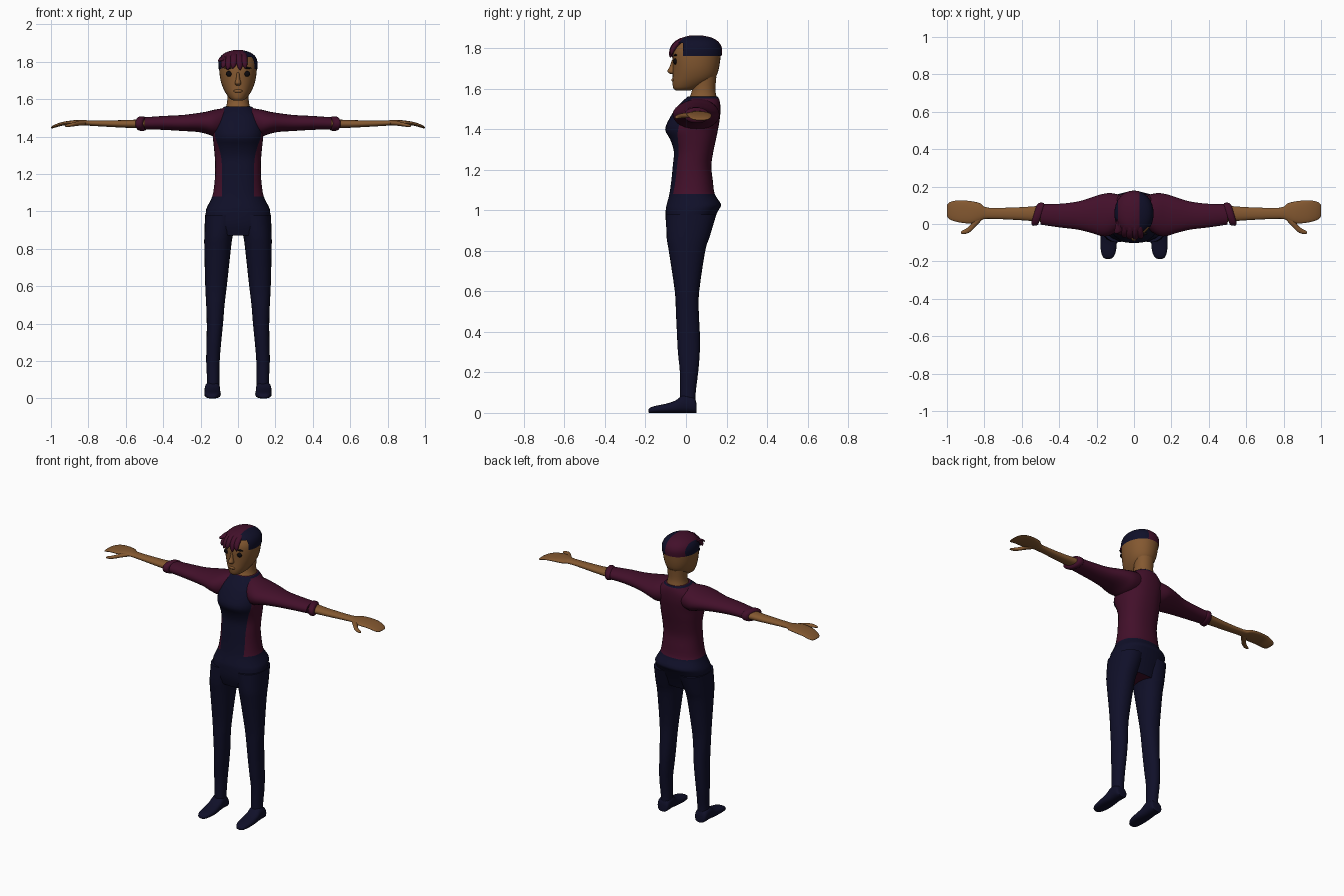
import bpy, bmesh, math
from mathutils import Vector

if "Cube" in bpy.data.objects:
    bpy.data.objects.remove(bpy.data.objects["Cube"])


def material(name, rgb):
    m = bpy.data.materials.new(name)
    m.diffuse_color = (*rgb, 1)
    m.use_nodes = True
    m.node_tree.nodes["Principled BSDF"].inputs["Base Color"].default_value = m.diffuse_color
    return m


SKIN = material("skin", (0.23, 0.098, 0.03))
MAROON = material("maroon", (0.055, 0.005, 0.023))
NAVY = material("navy", (0.005, 0.005, 0.022))
DARK = material("dark", (0.004, 0.003, 0.004))


def resample(rows, k=3):
    """Catmull-Rom interpolation through rows of numbers."""
    out = []
    for i in range(len(rows) - 1):
        p0, p1, p2 = rows[max(i - 1, 0)], rows[i], rows[i + 1]
        p3 = rows[min(i + 2, len(rows) - 1)]
        for j in range(k):
            t = j / k
            out.append([0.5 * (2 * b + (c - a) * t + (2 * a - 5 * b + 4 * c - d) * t * t
                               + (3 * b - a - 3 * c + d) * t ** 3)
                        for a, b, c, d in zip(p0, p1, p2, p3)])
    return out + [list(rows[-1])]


def ring(axis, pos, a0, a1, b0, b1, e=2.0, n=24, shear=0.0, panel=None):
    """Superellipse across an axis; panel moves the 45 degree columns to that width."""
    pts = []
    ha, hb, ca, cb = (a1 - a0) / 2, (b1 - b0) / 2, (a0 + a1) / 2, (b0 + b1) / 2
    for i in range(n):
        t = math.tau * i / n
        if panel is not None:
            edge = math.asin(min(panel / ha, 0.98) ** (e / 2))
            u = t if t <= math.pi else t - math.tau
            q = math.pi / 4
            v = abs(u)
            v = v * edge / q if v <= q else edge + (v - q) * (math.pi - edge) / (math.pi - q)
            t = math.copysign(v, u)
        s, c = math.sin(t), math.cos(t)
        a = ca + ha * math.copysign(abs(s) ** (2 / e), s)
        b = cb - hb * math.copysign(abs(c) ** (2 / e), c)
        if axis == 'z':
            pts.append(Vector((a, b, pos)))
        elif axis == 'x':
            pts.append(Vector((pos - shear * (a - ca), a, b)))
        else:
            pts.append(Vector((a, pos, b)))
    return pts


def loft(name, rings, mats, rule=None, side=1, angle=50):
    """Skin a list of rings; rule(ring, column, centre) picks the material."""
    bm = bmesh.new()
    vs = [[bm.verts.new((p.x * side, p.y, p.z)) for p in r] for r in rings]
    n = len(rings[0])
    for r in range(len(vs) - 1):
        for i in range(n):
            j = (i + 1) % n
            f = bm.faces.new((vs[r][i], vs[r][j], vs[r + 1][j], vs[r + 1][i]))
            if rule:
                f.material_index = rule(r, i, f.calc_center_median())
    bm.faces.new(vs[0])
    bm.faces.new(vs[-1])
    bmesh.ops.recalc_face_normals(bm, faces=bm.faces)
    return finish(name, bm, mats, angle)


def finish(name, bm, mats, angle=50):
    me = bpy.data.meshes.new(name)
    bm.to_mesh(me)
    bm.free()
    ob = bpy.data.objects.new(name, me)
    bpy.context.collection.objects.link(ob)
    for m in mats:
        me.materials.append(m)
    bpy.ops.object.select_all(action='DESELECT')
    ob.select_set(True)
    bpy.context.view_layer.objects.active = ob
    bpy.ops.object.shade_smooth_by_angle(angle=math.radians(angle))
    return ob


def blob(name, loc, size, mat):
    bm = bmesh.new()
    bmesh.ops.create_uvsphere(bm, u_segments=16, v_segments=10, radius=1)
    for v in bm.verts:
        v.co = Vector(a * b for a, b in zip(v.co, size)) + Vector(loc)
    return finish(name, bm, [mat], 180)


# Torso: z, half width, front y, back y, front panel half width
torso = [(.87, .15, -.08, .10, .085), (.93, .17, -.098, .125, .085),
         (1.0, .172, -.1, .16, .085), (1.03, .162, -.095, .173, .085),
         (1.08, .138, -.082, .142, .085), (1.15, .126, -.072, .132, .085),
         (1.22, .122, -.065, .125, .085), (1.29, .124, -.06, .135, .09),
         (1.35, .13, -.078, .148, .105), (1.40, .135, -.103, .158, .122),
         (1.46, .138, -.078, .168, .12), (1.51, .125, -.045, .17, .1),
         (1.545, .09, -.01, .165, .075), (1.562, .07, .01, .155, .062)]


def torso_colour(r, i, c):
    return 1 if c.z < 1.08 or c.z > 1.55 or i < 4 or i >= 28 else 0


loft("torso", [ring('z', z, -w, w, f, b, 2.3, 32, panel=p) for z, w, f, b, p in resample(torso)],
     [MAROON, NAVY], torso_colour)

# Limb tables: position, then the two cross-section ranges
leg = [(.98, .0, .176, -.098, .15), (.87, .028, .18, -.096, .117), (.8, .038, .18, -.085, .095),
       (.6, .06, .175, -.055, .065), (.5, .072, .17, -.05, .063), (.4, .08, .167, -.045, .068),
       (.3, .09, .168, -.04, .068), (.2, .098, .17, -.03, .06), (.1, .1, .166, -.03, .048),
       (.03, .1, .17, -.03, .048)]
foot = [(.053, .105, .165, 0, .04), (.04, .097, .176, 0, .075), (-.01, .096, .178, 0, .09),
        (-.05, .094, .18, 0, .062), (-.1, .092, .18, 0, .045), (-.15, .098, .176, 0, .035),
        (-.178, .112, .165, 0, .025), (-.186, .125, .152, .003, .015)]
sleeve = [(.05, -.01, .15, 1.41, 1.555), (.12, -.058, .165, 1.4, 1.545),
          (.17, -.065, .16, 1.415, 1.533), (.22, -.05, .145, 1.425, 1.525),
          (.3, -.03, .12, 1.43, 1.515), (.4, -.018, .108, 1.436, 1.51),
          (.5, -.003, .106, 1.438, 1.503)]
cuff = [(.495, -.002, .106, 1.438, 1.502), (.503, -.008, .113, 1.431, 1.507),
        (.525, -.008, .113, 1.431, 1.507), (.535, .008, .1, 1.44, 1.498)]
arm = [(.48, .01, .1, 1.445, 1.495), (.6, .02, .09, 1.447, 1.488), (.78, .028, .087, 1.457, 1.486),
       (.82, .018, .11, 1.46, 1.488), (.87, .003, .122, 1.461, 1.488), (.93, .008, .126, 1.46, 1.48),
       (.97, .018, .122, 1.45, 1.468), (.992, .03, .112, 1.444, 1.457), (1.0, .045, .1, 1.445, 1.451)]
thumb = [(.815, .02, .06, 1.461, 1.483), (.85, -.018, .035, 1.458, 1.482),
         (.875, -.042, -.005, 1.455, 1.477), (.9, -.053, -.026, 1.452, 1.47),
         (.92, -.053, -.036, 1.452, 1.464), (.926, -.049, -.042, 1.454, 1.46)]

for side, label in ((1, "left"), (-1, "right")):
    for part, axis, rows, mat, e, shear in (
            ("leg", 'z', leg, NAVY, 2.2, 0), ("foot", 'y', foot, NAVY, 2.6, 0),
            ("sleeve", 'x', sleeve, MAROON, 2.1, 0), ("cuff", 'x', cuff, MAROON, 2.1, .3),
            ("forearm_hand", 'x', arm, SKIN, 2.2, 0), ("thumb", 'x', thumb, SKIN, 2, 0)):
        loft(label + "_" + part, [ring(axis, *r, e, shear=shear) for r in resample(rows)],
             [mat], side=side)

# Neck and head: z, half width, front y, back y
neck = [(1.53, .075, -.005, .16), (1.565, .062, .02, .15), (1.6, .057, .03, .145),
        (1.66, .06, .03, .15)]
head = [(1.592, .022, -.05, .02), (1.602, .042, -.062, .06), (1.63, .064, -.067, .115),
        (1.66, .08, -.066, .148), (1.70, .093, -.065, .162), (1.75, .1, -.066, .17),
        (1.79, .099, -.06, .172), (1.825, .08, -.038, .152), (1.845, .05, 0, .11),
        (1.852, .015, .03, .07)]
for part, rows in (("neck", neck), ("head", head)):
    loft(part, [ring('z', z, -w, w, f, b, 2.1, 32) for z, w, f, b in resample(rows)], [SKIN], angle=80)

# Face
nose = [(1.742, -.007, .007, -.07, -.05), (1.71, -.01, .01, -.08, -.05),
        (1.69, -.016, .016, -.092, -.05), (1.68, -.016, .016, -.088, -.05),
        (1.672, -.009, .009, -.074, -.05)]
loft("nose", [ring('z', *r, 2, 16) for r in resample(nose)], [SKIN], angle=80)
blob("lips", (0, -.063, 1.643), (.024, .009, .009), SKIN)
for s in (1, -1):
    label = "left" if s > 0 else "right"
    blob(label + "_eye", (s * .047, -.053, 1.735), (.017, .009, .015), DARK)
    blob(label + "_brow", (s * .048, -.052, 1.766), (.024, .008, .005), DARK)

# Hair cap, cut along clean lines into a maroon top and navy sides
cap = [(1.762, .103, -.069, .176), (1.80, .104, -.065, .178), (1.832, .09, -.048, .16),
       (1.853, .058, -.018, .125), (1.864, .015, .025, .075)]
bm = bmesh.new()
levels = [[bm.verts.new(p) for p in ring('z', z, -w, w, f, b, 2.1, 32)]
          for z, w, f, b in resample(cap)]
for lo, hi in zip(levels, levels[1:]):
    for i in range(32):
        j = (i + 1) % 32
        bm.faces.new((lo[i], lo[j], hi[j], hi[i]))
bm.faces.new(levels[-1])
for co, no in (((.03, 0, 0), (1, 0, 0)), ((-.085, 0, 0), (1, 0, 0)),
               ((0, -.015, 0), (0, 1, 0)), ((0, 0, 1.825), (0, 0, 1))):
    bmesh.ops.bisect_plane(bm, geom=bm.verts[:] + bm.edges[:] + bm.faces[:],
                           plane_co=co, plane_no=no)
gone = []
for f in bm.faces:
    c = f.calc_center_median()
    f.material_index = 0 if -.085 < c.x < .03 else 1
    if c.y < -.015 and c.z < 1.825:
        gone.append(f)
bmesh.ops.delete(bm, geom=gone, context='FACES')
finish("hair_cap", bm, [MAROON, NAVY])

# Fringe locks sweeping over the forehead
for k, (x, tip, lean) in enumerate(((-.08, 1.80, -.022), (-.07, 1.765, -.012), (-.046, 1.755, -.01),
                                    (-.02, 1.762, -.008), (.006, 1.754, .006), (.03, 1.765, .01))):
    back = 5 * x * x
    rows = []
    for t, w, y, d in ((0, .012, -.005, .02), (.2, .018, -.038, .02), (.5, .018, -.062, .016),
                       (.8, .013, -.074, .01), (1, .002, -.077, .002)):
        z = 1.852 - back * .8 + (tip - 1.852 + back * .8) * t
        cx = x + lean * t * t
        rows.append((z, cx - w, cx + w, y + back - d, y + back + d))
    loft("fringe_lock_%d" % (k + 1), [ring('z', *r, 2, 12) for r in resample(rows)], [MAROON])
